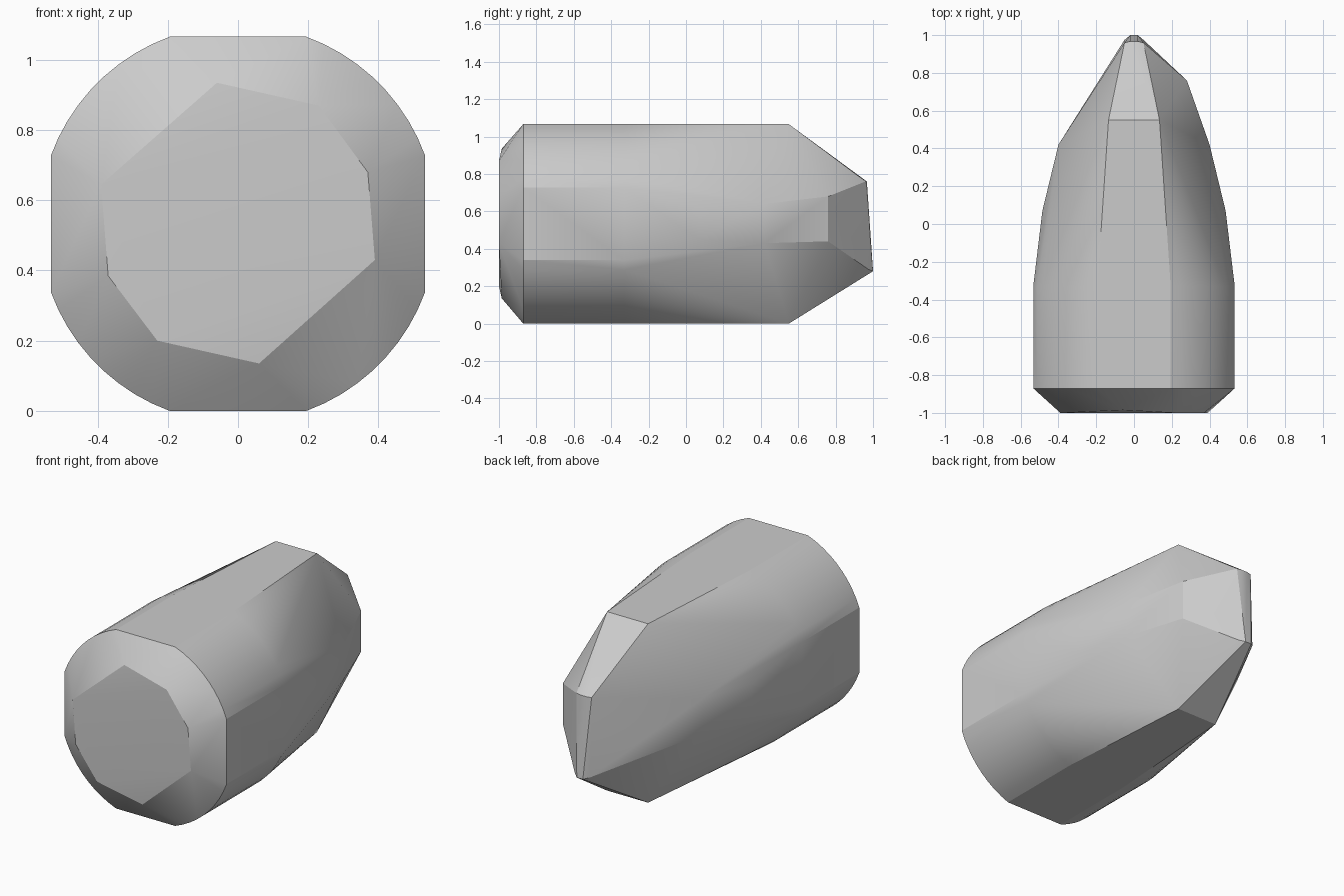
import bpy, bmesh
from math import radians, sin, cos

cube = bpy.data.objects.get("Cube")
if cube:
    bpy.data.objects.remove(cube, do_unlink=True)

MID = 0.533      # height of the body axis
RADIUS = 0.5676  # radius of the rounded corners
STEPS = 9        # segments in each rounded corner


def ring(y):
    """Circle with four flats."""
    pts = []
    for quarter in range(4):
        for step in range(STEPS + 1):
            a = radians(quarter * 90 + 20 + step * 50 / STEPS)
            pts.append((RADIUS * cos(a), y, MID + RADIUS * sin(a)))
    return pts


def mirror_x(pts):
    return [(s * x, y, z) for x, y, z in pts for s in (-1, 1)]


# Blunt eight-sided front face, slightly domed
front_outline = [(-0.06, 0.935), (0.23, 0.87), (0.37, 0.68), (0.39, 0.43),
                 (0.06, 0.135), (-0.23, 0.2), (-0.37, 0.385), (-0.39, 0.645)]
points = [(x, -0.985 if abs(z - MID) > 0.35 else -1.0, z)
          for x, z in front_outline]

# Straight body
points += ring(-0.87) + ring(-0.33)

# Narrowing sides towards the rear
points += mirror_x([(0.485, 0.07, 0.62), (0.485, 0.07, 0.45),
                    (0.4, 0.42, 0.64), (0.4, 0.42, 0.43)])

# Ends of the top and bottom flats
points += mirror_x([(0.135, 0.55, 2 * MID), (0.135, 0.55, 0)])

# Fuller shoulder on one side of the nose
points += [(0.28, 0.76, 0.68), (0.28, 0.76, 0.44)]

# Narrow upright nose edge
points += mirror_x([(0.05, 0.96, 0.76), (0.02, 0.967, 0.76),
                    (0.05, 0.975, 0.29), (0.02, 1.0, 0.28)])

bm = bmesh.new()
for p in points:
    bm.verts.new(p)
hull = bmesh.ops.convex_hull(bm, input=bm.verts[:])
loose = {v for v in hull["geom_interior"] + hull["geom_unused"]
         if isinstance(v, bmesh.types.BMVert) and v.is_valid and not v.link_faces}
bmesh.ops.delete(bm, geom=list(loose), context="VERTS")
bmesh.ops.dissolve_limit(bm, angle_limit=radians(0.5),
                         verts=bm.verts[:], edges=bm.edges[:])
bmesh.ops.recalc_face_normals(bm, faces=bm.faces[:])

mesh = bpy.data.meshes.new("tapered_body")
bm.to_mesh(mesh)
bm.free()
body = bpy.data.objects.new("tapered_body", mesh)
bpy.context.collection.objects.link(body)

# Plain grey
grey = bpy.data.materials.new("light_grey")
grey.use_nodes = True
colour = (0.6, 0.6, 0.6, 1)
grey.diffuse_color = colour
grey.node_tree.nodes["Principled BSDF"].inputs["Base Color"].default_value = colour
mesh.materials.append(grey)

# Soft facets with firm edges
bpy.ops.object.select_all(action="DESELECT")
body.select_set(True)
bpy.context.view_layer.objects.active = body
bpy.ops.object.shade_smooth_by_angle(angle=radians(22))
